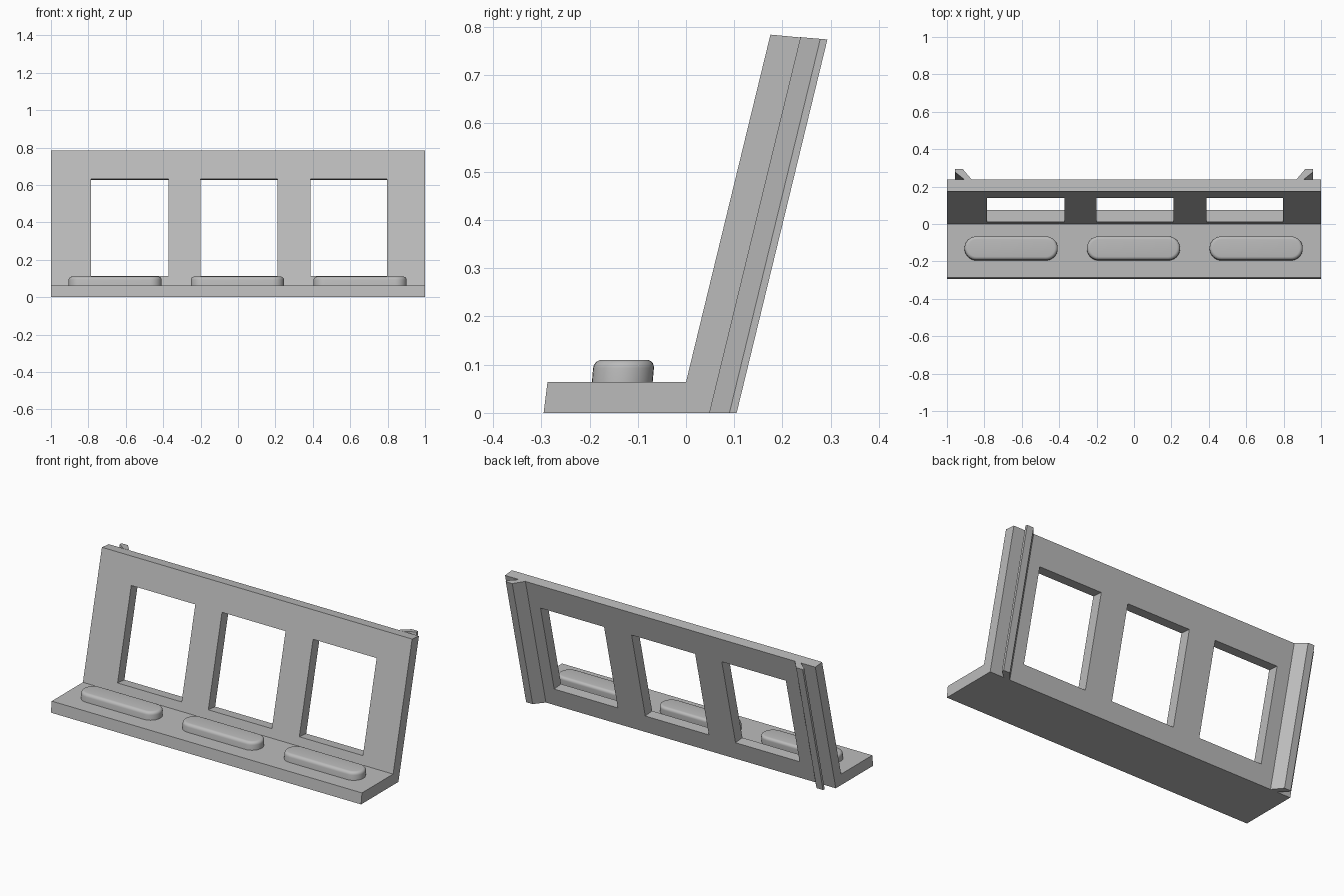
import bpy, bmesh, math

if "Cube" in bpy.data.objects:
    bpy.data.objects.remove(bpy.data.objects["Cube"], do_unlink=True)

LEAN = 0.243      # backward lean of the panel, y per z
TILT = 0.085      # tilt of edges square to the panel
FOLD_Z = 0.064    # top of the foot
BACK_Y = 0.049    # panel back at the ground

grey = bpy.data.materials.new("plain_grey")
grey.use_nodes = True
colour = (0.5, 0.5, 0.5, 1)
grey.diffuse_color = colour
grey.node_tree.nodes["Principled BSDF"].inputs["Base Color"].default_value = colour


def prism(name, start, end):
    """Solid between two matching outlines."""
    bm = bmesh.new()
    a = [bm.verts.new(p) for p in start]
    b = [bm.verts.new(p) for p in end]
    bm.faces.new(a)
    bm.faces.new(b[::-1])
    n = len(a)
    for i in range(n):
        j = (i + 1) % n
        bm.faces.new((a[j], a[i], b[i], b[j]))
    bmesh.ops.recalc_face_normals(bm, faces=bm.faces)
    return finish(name, bm)


def finish(name, bm):
    mesh = bpy.data.meshes.new(name)
    bm.to_mesh(mesh)
    bm.free()
    mesh.materials.append(grey)
    obj = bpy.data.objects.new(name, mesh)
    bpy.context.collection.objects.link(obj)
    return obj


def side_prism(name, profile, x0, x1):
    return prism(name, [(x0, y, z) for y, z in profile],
                 [(x1, y, z) for y, z in profile])


def activate(obj):
    bpy.ops.object.select_all(action='DESELECT')
    obj.select_set(True)
    bpy.context.view_layer.objects.active = obj


# Foot and leaning panel as one folded section
body = side_prism("angled_stand", [
    (-0.295, 0), (-0.287, FOLD_Z), (0, FOLD_Z),
    (0.175, 0.784), (0.238, 0.778), (BACK_Y, 0)], -1, 1)

# Three windows cut square through the panel
for x0, x1 in ((-0.785, -0.372), (-0.2, 0.21), (0.387, 0.797)):
    profile = []
    for z, reach in ((0.113, -0.05), (0.113, 0.12), (0.633, 0.12), (0.633, -0.05)):
        front_y = (z - FOLD_Z) * LEAN
        profile.append((front_y + reach, z - TILT * reach))
    cutter = side_prism("window_cutter", profile, x0, x1)
    cutter.hide_render = True
    activate(body)
    cut = body.modifiers.new("window", 'BOOLEAN')
    cut.operation = 'DIFFERENCE'
    cut.solver = 'EXACT'
    cut.object = cutter
    bpy.ops.object.modifier_apply(modifier=cut.name)
    bpy.data.objects.remove(cutter, do_unlink=True)

# Hooked rails running up both sides of the panel back
hook = [(0.867, -0.002), (0.915, 0.056), (0.957, 0.056), (0.957, 0.041), (0.905, -0.002)]
for side, sign in (("left", 1), ("right", -1)):
    low, high = [], []
    for x, d in hook:
        y = BACK_Y + d
        z = (0.784 - TILT * (y - 0.175)) / (1 + TILT * LEAN)
        low.append((sign * x, y, 0))
        high.append((sign * x, y + LEAN * z, z))
    prism(side + "_back_rail", low, high)

# Rounded pads on the foot
RADIUS, HALF, STEPS = 0.063, 0.249, 16
for name, cx in (("right", -0.657), ("middle", -0.003), ("left", 0.653)):
    bm = bmesh.new()
    ring = []
    for end, turn in ((1, -90), (-1, 90)):
        for i in range(STEPS + 1):
            a = math.radians(turn + 180 * i / STEPS)
            ring.append(bm.verts.new((cx + end * (HALF - RADIUS) + RADIUS * math.cos(a),
                                      -0.132 + RADIUS * math.sin(a), FOLD_Z - 0.002)))
    base = bm.faces.new(ring)
    top = bmesh.ops.extrude_face_region(bm, geom=[base])["geom"]
    for v in top:
        if isinstance(v, bmesh.types.BMVert):
            v.co.z = 0.11
    rim = [e for e in bm.edges if all(v.co.z > 0.1 for v in e.verts)]
    bmesh.ops.bevel(bm, geom=rim, offset=0.017, segments=5, profile=0.5,
                    affect='EDGES')
    for v in bm.verts:
        v.co.y += TILT * (v.co.z - FOLD_Z)
    bmesh.ops.recalc_face_normals(bm, faces=bm.faces)
    pad = finish(name + "_pad", bm)
    activate(pad)
    bpy.ops.object.shade_smooth_by_angle()
